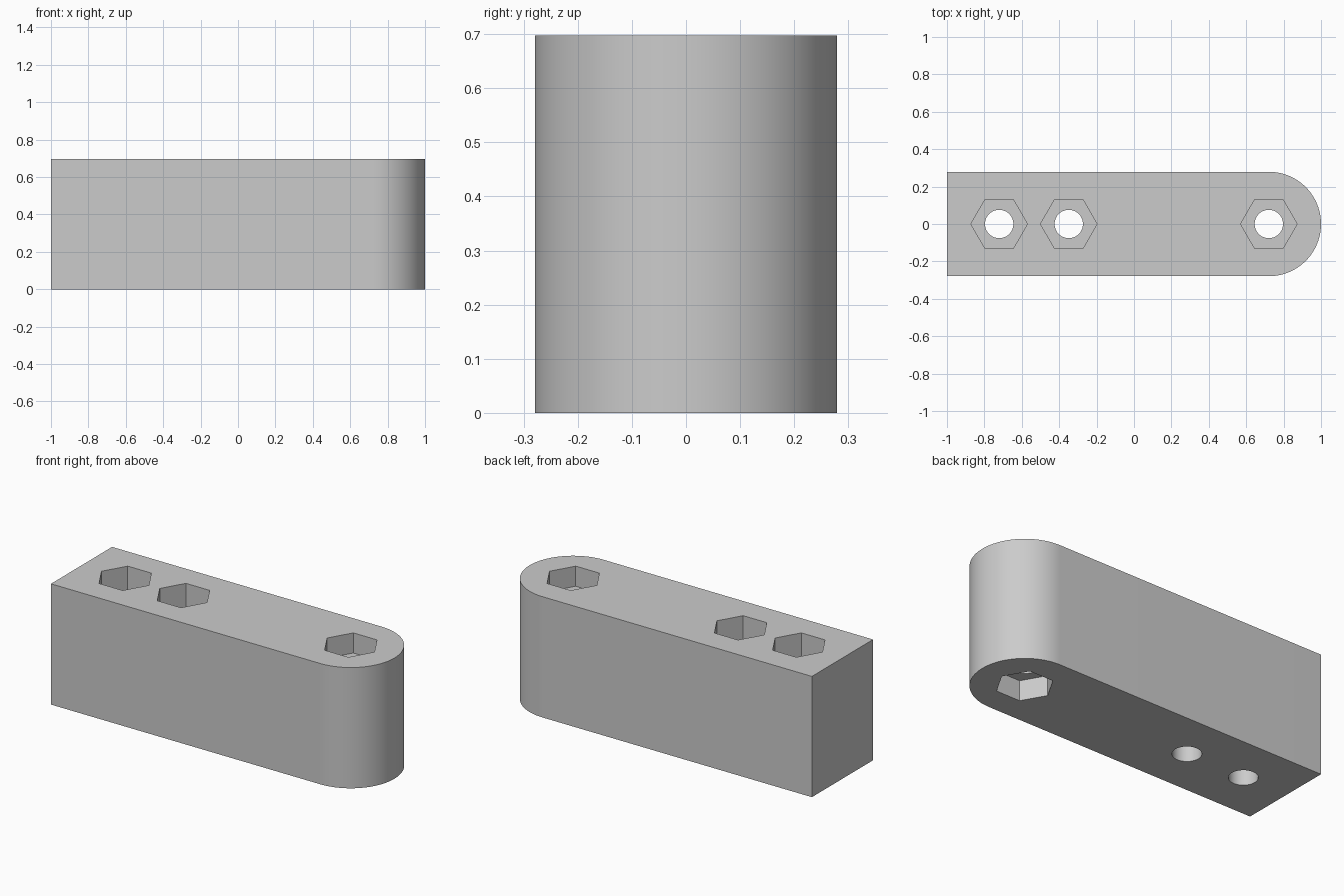
import bpy
import bmesh
import math
from mathutils import Matrix, Vector

if "Cube" in bpy.data.objects:
    bpy.data.objects.remove(bpy.data.objects["Cube"], do_unlink=True)

UNIT = 2 / 43            # all sizes below are in 43rds of the length
HALF_W = 6 * UNIT
HEIGHT = 15 * UNIT
END_X = 1 - HALF_W       # centre of the rounded end
HOLE_R = 1.63 * UNIT
HEX_R = 3.25 * UNIT
SHALLOW = 2.5 * UNIT
DEEP = 9 * UNIT

grey = bpy.data.materials.new("plain grey")
grey.use_nodes = True
colour = (0.6, 0.6, 0.6, 1)
grey.diffuse_color = colour
grey.node_tree.nodes["Principled BSDF"].inputs["Base Color"].default_value = colour


def make_object(name, bm):
    bmesh.ops.recalc_face_normals(bm, faces=bm.faces)
    mesh = bpy.data.meshes.new(name)
    bm.to_mesh(mesh)
    bm.free()
    mesh.materials.append(grey)
    obj = bpy.data.objects.new(name, mesh)
    bpy.context.collection.objects.link(obj)
    return obj


def prism_cutter(name, x, radius, sides, z0, z1):
    bm = bmesh.new()
    bmesh.ops.create_cone(bm, cap_ends=True, segments=sides,
                          radius1=radius, radius2=radius, depth=z1 - z0)
    # A corner of the hexagon points along the bar
    bmesh.ops.rotate(bm, verts=bm.verts, matrix=Matrix.Rotation(math.pi / 2, 3, "Z"))
    bmesh.ops.translate(bm, verts=bm.verts, vec=(x, 0, (z0 + z1) / 2))
    obj = make_object(name, bm)
    obj.hide_render = True
    return obj


# Bar with one square end and one rounded end
bm = bmesh.new()
steps = 48
outline = [(-1, HALF_W), (-1, -HALF_W)]
for i in range(steps + 1):
    a = math.pi * (i / steps - 0.5)
    outline.append((END_X + HALF_W * math.cos(a), HALF_W * math.sin(a)))
base = bm.faces.new([bm.verts.new((x, y, 0)) for x, y in outline])
top = bmesh.ops.extrude_face_region(bm, geom=[base], use_keep_orig=True)
bmesh.ops.translate(bm, vec=Vector((0, 0, HEIGHT)),
                    verts=[v for v in top["geom"] if isinstance(v, bmesh.types.BMVert)])
bar = make_object("bar", bm)

# Bolt holes, with hexagonal nut pockets
cutters = []
for label, x, depth in (("end", -END_X, DEEP),
                        ("middle", -END_X + 8 * UNIT, DEEP),
                        ("round_end", END_X, SHALLOW)):
    cutters.append(prism_cutter(label + "_bolt_hole", x, HOLE_R, 48, -0.1, HEIGHT + 0.1))
    cutters.append(prism_cutter(label + "_nut_pocket", x, HEX_R, 6, HEIGHT - depth, HEIGHT + 0.1))
cutters.append(prism_cutter("lower_nut_pocket", END_X, HEX_R, 6, -0.1, SHALLOW))

for cutter in cutters:
    cut = bar.modifiers.new(cutter.name, "BOOLEAN")
    cut.operation = "DIFFERENCE"
    cut.solver = "EXACT"
    cut.object = cutter

# Keep the cut shape and discard the cutters
bpy.context.view_layer.update()
cut_mesh = bpy.data.meshes.new_from_object(
    bar.evaluated_get(bpy.context.evaluated_depsgraph_get()))
bar.modifiers.clear()
bar.data = cut_mesh
for cutter in cutters:
    bpy.data.objects.remove(cutter, do_unlink=True)

# Smooth curved walls, sharp corners
bpy.ops.object.select_all(action="DESELECT")
bar.select_set(True)
bpy.context.view_layer.objects.active = bar
bpy.ops.object.shade_smooth_by_angle(angle=math.radians(30))
